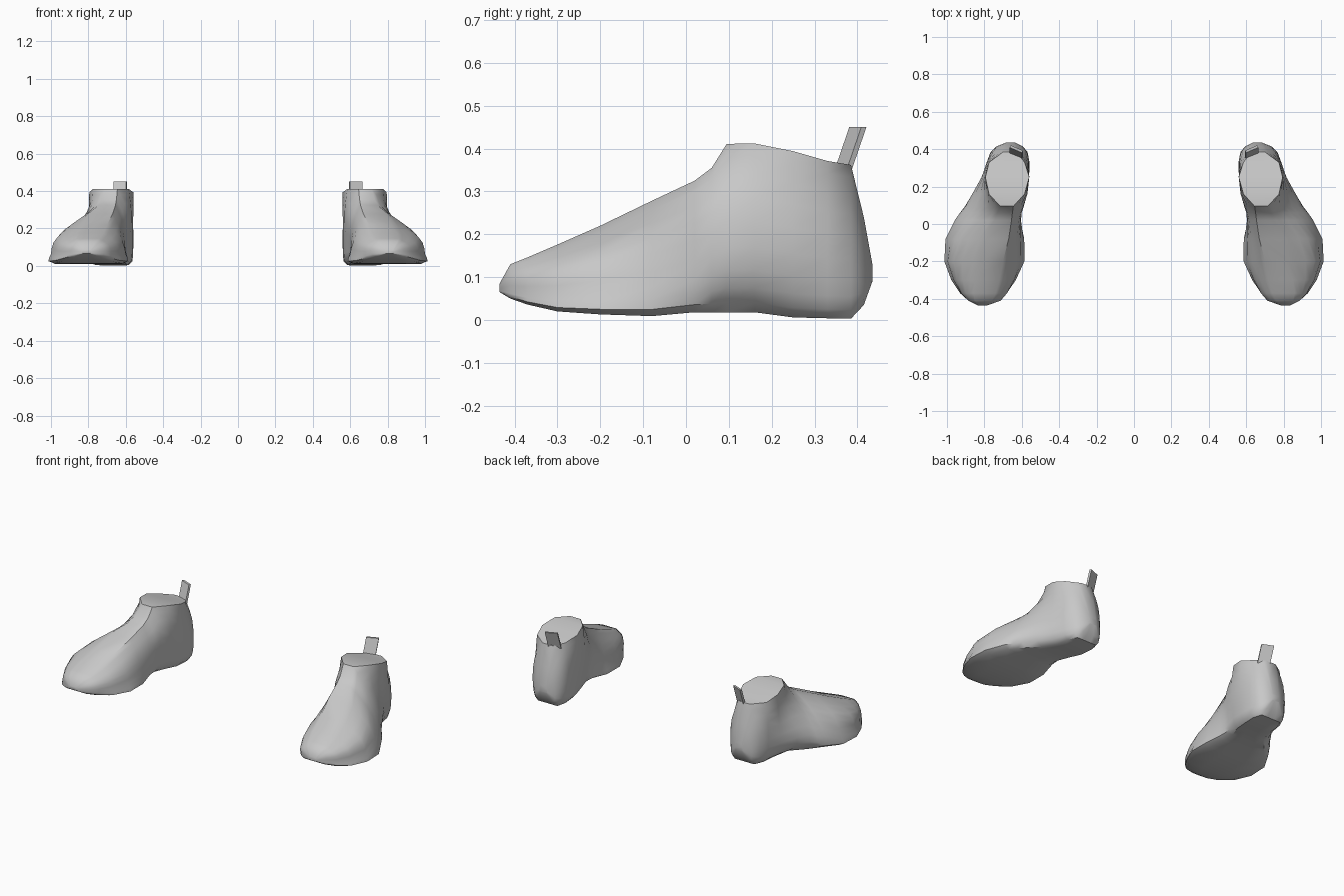
import bpy, bmesh, math
from mathutils import Vector

if "Cube" in bpy.data.objects:
    bpy.data.objects.remove(bpy.data.objects["Cube"])

grey = bpy.data.materials.new("warm_grey")
grey.diffuse_color = (0.58, 0.58, 0.58, 1)
grey.use_nodes = True
grey.node_tree.nodes["Principled BSDF"].inputs["Base Color"].default_value = grey.diffuse_color

# Cross-sections from toe to heel: y, sole height, top height
SPINE = [(-.435, .065, .085), (-.41, .05, .13), (-.37, .036, .146), (-.3, .02, .176),
         (-.2, .013, .22), (-.08, .009, .278), (.02, .018, .325), (.06, .018, .355),
         (.095, .018, .411), (.16, .018, .412), (.25, .006, .394), (.33, .004, .371),
         (.385, .003, .362), (.415, .035, .24), (.435, .09, .13)]
# x of the inner side at sole, lower side, shoulder and top
INNER = [(.79, .785, .785, .79), (.74, .715, .72, .76), (.71, .68, .69, .74),
         (.66, .64, .655, .72), (.62, .60, .63, .70), (.62, .60, .625, .67),
         (.64, .605, .615, .655), (.64, .605, .605, .65), (.635, .60, .592, .645),
         (.61, .58, .57, .585), (.59, .565, .56, .56), (.585, .56, .565, .585),
         (.60, .57, .58, .63), (.61, .595, .61, .635), (.64, .635, .635, .64)]
# x of the outer side at the same levels
OUTER = [(.83, .835, .835, .83), (.87, .885, .88, .85), (.91, .925, .915, .86),
         (.95, .965, .945, .85), (.98, 1.0, .965, .82), (.975, .99, .93, .79),
         (.92, .95, .865, .745), (.89, .925, .835, .73), (.86, .90, .81, .715),
         (.80, .865, .80, .775), (.765, .815, .80, .795), (.755, .785, .785, .775),
         (.73, .765, .755, .70), (.715, .735, .72, .69), (.68, .685, .685, .68)]
LEVELS = (0, .25, .68, 1)


def smooth_path(pts, steps):
    """Catmull-Rom curve through an open list of points."""
    out = []
    for i in range(len(pts) - 1):
        a, b = pts[max(i - 1, 0)], pts[i]
        c, d = pts[i + 1], pts[min(i + 2, len(pts) - 1)]
        for s in range(steps):
            t = s / steps
            out.append(.5 * (2 * b + (c - a) * t + (2 * a - 5 * b + 4 * c - d) * t * t
                             + (3 * b - a - 3 * c + d) * t ** 3))
    return out + [pts[-1]]


def section(spine, inner, outer):
    """Open outline from the inner top, under the sole, to the outer top."""
    y, zb, zt = spine
    zs = [zb + f * (zt - zb) for f in LEVELS]
    pts = [Vector((x, y, z)) for x, z in zip(inner[::-1], zs[::-1])]
    pts += [Vector((x, y, z)) for x, z in zip(outer, zs)]
    path = smooth_path(pts, 3)
    for p in path:
        p.z = max(p.z, zb)
    return path


def finish(name, bm, side):
    for v in bm.verts:
        v.co.x *= side
    bmesh.ops.recalc_face_normals(bm, faces=bm.faces)
    me = bpy.data.meshes.new(name)
    bm.to_mesh(me)
    bm.free()
    me.materials.append(grey)
    ob = bpy.data.objects.new(name, me)
    bpy.context.collection.objects.link(ob)
    bpy.ops.object.select_all(action='DESELECT')
    ob.select_set(True)
    bpy.context.view_layer.objects.active = ob
    bpy.ops.object.shade_smooth_by_angle(angle=math.radians(42))


def shoe_body(name, side):
    bm = bmesh.new()
    rings = [[bm.verts.new(p) for p in section(*s)] for s in zip(SPINE, INNER, OUTER)]
    n = len(rings[0])
    for a, b in zip(rings, rings[1:]):
        for i in range(n):
            j = (i + 1) % n
            bm.faces.new((a[i], a[j], b[j], b[i]))
    bm.faces.new(rings[0])
    bm.faces.new(rings[-1])
    finish(name, bm, side)


def pull_tab(name, side):
    # thin strap, turned slightly outward and leaning back over the heel
    bm = bmesh.new()
    bmesh.ops.create_cube(bm, size=1)
    along, across = Vector((.066, .028, 0)), Vector((-.005, .012, 0))
    for v in bm.verts:
        t = v.co.z + .5
        v.co = (Vector((.629, .365, .345)) + along * v.co.x + across * v.co.y
                + Vector((0, .036, .105)) * t)
    finish(name, bm, side)


for label, side in (("right", 1), ("left", -1)):
    shoe_body(label + "_shoe_body", side)
    pull_tab(label + "_heel_tab", side)
